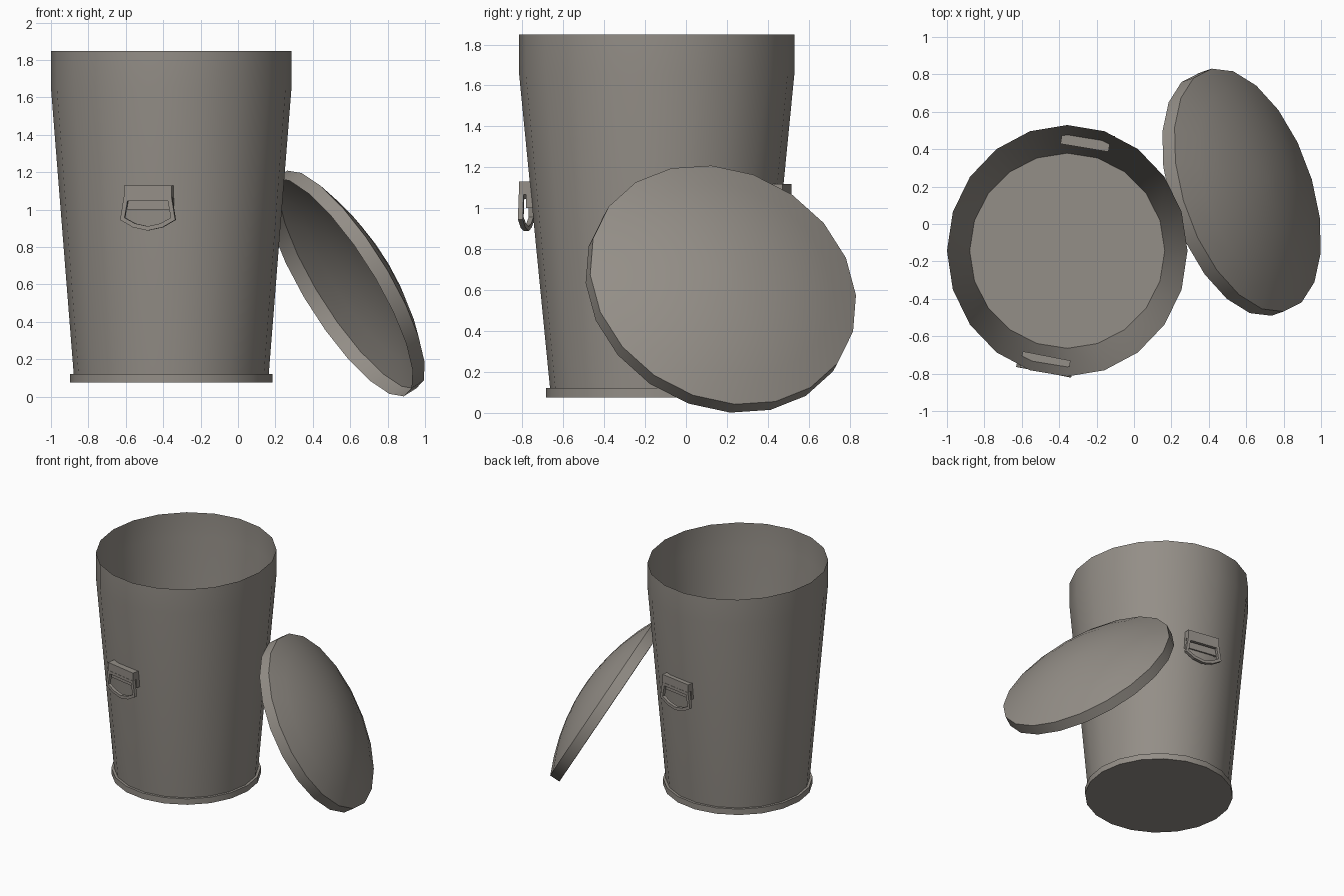
import bpy, bmesh, math
from mathutils import Matrix, Vector

if "Cube" in bpy.data.objects:
    bpy.data.objects.remove(bpy.data.objects["Cube"])

SIDES = 20
CAN = Vector((-0.357, -0.143, 0))

metal = bpy.data.materials.new("warm_grey_metal")
metal.diffuse_color = (0.295, 0.272, 0.243, 1)
metal.use_nodes = True
metal.node_tree.nodes["Principled BSDF"].inputs["Base Color"].default_value = metal.diffuse_color


def add_object(name, bm, matrix=Matrix(), smooth=False):
    me = bpy.data.meshes.new(name)
    bm.to_mesh(me)
    bm.free()
    me.materials.append(metal)
    ob = bpy.data.objects.new(name, me)
    ob.matrix_world = matrix
    bpy.context.collection.objects.link(ob)
    if smooth:
        bpy.ops.object.select_all(action='DESELECT')
        ob.select_set(True)
        bpy.context.view_layer.objects.active = ob
        bpy.ops.object.shade_smooth_by_angle(angle=math.radians(35))
    return ob


def lathe(profile, cap_start=False, cap_end=False):
    """Turn (rx, ry, z) rings into a skin; cap the ends on request."""
    bm = bmesh.new()
    rings = []
    for rx, ry, z in profile:
        rings.append([bm.verts.new((rx * math.cos(a), ry * math.sin(a), z))
                      for a in (2 * math.pi * i / SIDES for i in range(SIDES))])
    for lo, hi in zip(rings, rings[1:]):
        for i in range(SIDES):
            j = (i + 1) % SIDES
            bm.faces.new((lo[i], lo[j], hi[j], hi[i]))
    if cap_start:
        bm.faces.new(rings[0][::-1])
    if cap_end:
        bm.faces.new(rings[-1])
    return bm


# Can: thin tapered wall with a straight collar, open at the top
add_object("can_wall", lathe([(0.521, 0.521, 0.115), (0.643, 0.672, 1.65),
                              (0.643, 0.672, 1.848)]),
           Matrix.Translation(CAN), True)

# Base flange, its top doubling as the floor of the can
add_object("can_base", lathe([(0.541, 0.541, 0.075), (0.541, 0.541, 0.122)], True, True),
           Matrix.Translation(CAN), True)

# Lid: short rim and rounded dome, leaning on the can
R, D, DOME = 0.679, 0.08, 0.16
profile = [(R, R, -D / 2), (R, R, D / 2)]
for f in (0.8, 0.6, 0.4, 0.2, 0.05):
    profile.append((R * f, R * f, D / 2 + DOME * (1 - f * f)))
n = Vector((0.815, 0.28, 0.507)).normalized()
u = (Vector((0, 1, 0)) - n * n.y).normalized()
v = n.cross(u)
tilt = Matrix((u, v, n)).transposed().to_4x4()
add_object("lid", lathe(profile, cap_end=True),
           Matrix.Translation((0.575, 0.17, 0.605)) @ tilt
           @ Matrix.Rotation(math.radians(5), 4, 'Z'), True)


def box(bm, x0, x1, y0, y1, z0, z1):
    m = (Matrix.Translation(((x0 + x1) / 2, (y0 + y1) / 2, (z0 + z1) / 2))
         @ Matrix.Diagonal((x1 - x0, y1 - y0, z1 - z0, 1)))
    bmesh.ops.create_cube(bm, size=1, matrix=m)


def hoop(outer, inner, y0, y1):
    """Closed flat band between two outlines in xz, with thickness in y."""
    bm = bmesh.new()
    loops = [[bm.verts.new((x, y, z)) for x, z in pts]
             for pts, y in ((outer, y0), (outer, y1), (inner, y1), (inner, y0))]
    for k in range(4):
        a, b = loops[k], loops[(k + 1) % 4]
        for i in range(len(outer)):
            j = (i + 1) % len(outer)
            bm.faces.new((a[i], a[j], b[j], b[i]))
    bmesh.ops.recalc_face_normals(bm, faces=bm.faces)
    return bm


# Two handles, each a bracket with a hanging D-shaped ring
half_out = [(0.13, 1.068), (0.15, 0.945), (0.08, 0.905)]
half_in = [(0.11, 1.045), (0.126, 0.957), (0.07, 0.926)]
outer = half_out + [(0, 0.888)] + [(-x, z) for x, z in half_out[::-1]]
inner = half_in + [(0, 0.911)] + [(-x, z) for x, z in half_in[::-1]]
for side, angle, shift in (("front", -11, (0, 0, 0)), ("back", 170.5, (0, 0.015, -0.012))):
    place = (Matrix.Translation(CAN) @ Matrix.Rotation(math.radians(angle), 4, 'Z')
             @ Matrix.Translation(shift))
    bm = bmesh.new()
    box(bm, -0.13, 0.13, -0.66, -0.573, 1.068, 1.13)
    box(bm, -0.13, 0.13, -0.625, -0.573, 1.0, 1.068)
    add_object(side + "_handle_bracket", bm, place)
    add_object(side + "_handle_ring", hoop(outer, inner, -0.662, -0.638), place)
